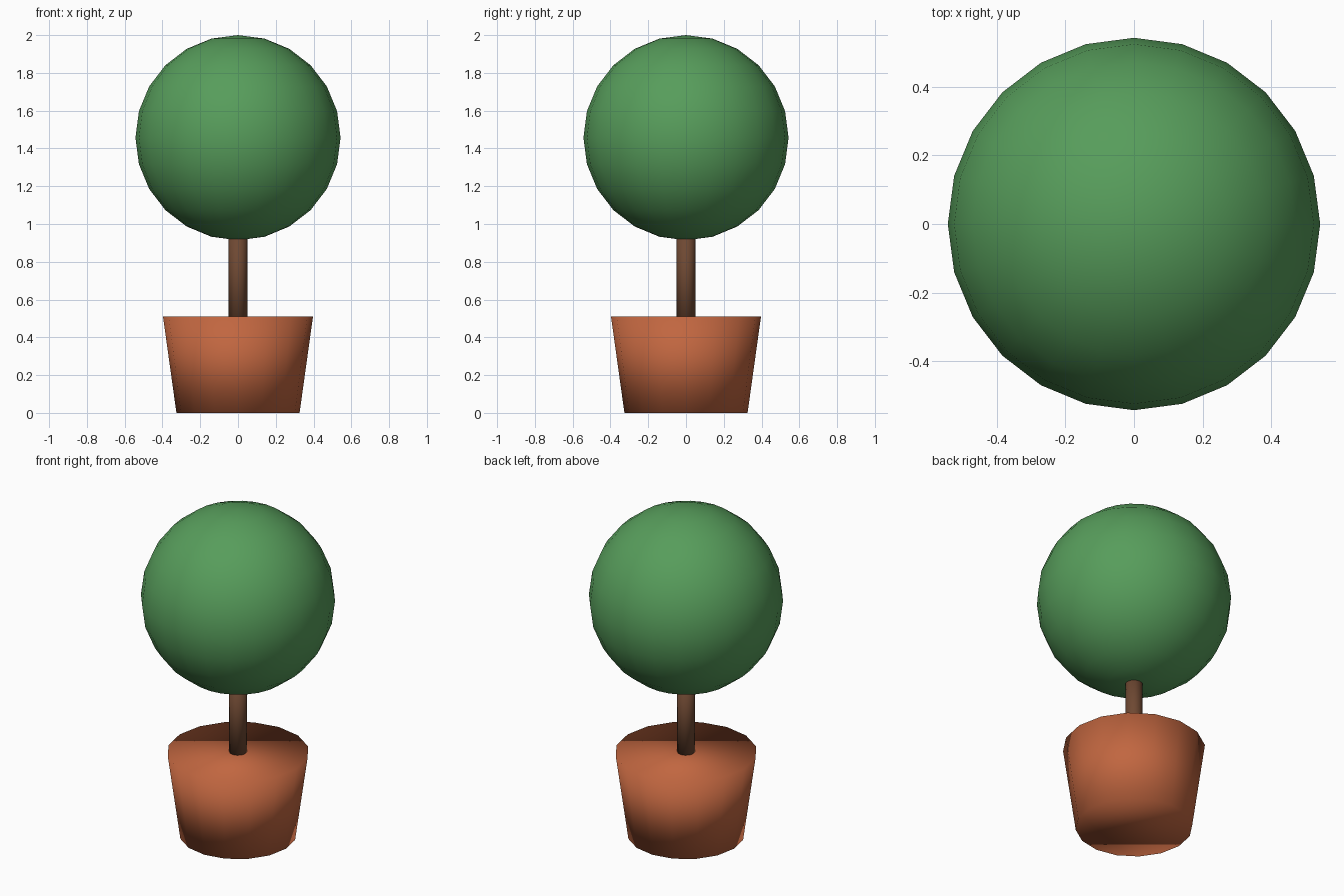
import bpy
import bmesh
from mathutils import Matrix

if "Cube" in bpy.data.objects:
    bpy.data.objects.remove(bpy.data.objects["Cube"])


def material(name, rgb):
    mat = bpy.data.materials.new(name)
    mat.diffuse_color = (*rgb, 1.0)
    mat.use_nodes = True
    mat.node_tree.nodes["Principled BSDF"].inputs["Base Color"].default_value = mat.diffuse_color
    return mat


def add_part(name, bm, mat):
    """Turn a bmesh into a fully smooth-shaded object of one colour."""
    for face in bm.faces:
        face.smooth = True
    mesh = bpy.data.meshes.new(name)
    bm.to_mesh(mesh)
    bm.free()
    mesh.materials.append(mat)
    obj = bpy.data.objects.new(name, mesh)
    bpy.context.collection.objects.link(obj)
    return obj


def tapered(name, sides, r_bottom, r_top, z0, z1, mat):
    """Capped upright cylinder or cone section between two heights."""
    bm = bmesh.new()
    bmesh.ops.create_cone(bm, cap_ends=True, segments=sides,
                          radius1=r_bottom, radius2=r_top, depth=z1 - z0,
                          matrix=Matrix.Translation((0, 0, (z0 + z1) / 2)))
    return add_part(name, bm, mat)


terracotta = material("terracotta", (0.533, 0.133, 0.051))
bark = material("bark brown", (0.156, 0.065, 0.032))
leaf = material("leaf green", (0.095, 0.337, 0.105))

# Pot with a closed flat top
tapered("pot", 16, 0.326, 0.397, 0.0, 0.51, terracotta)

# Trunk, sunk slightly into pot and foliage
tapered("trunk", 12, 0.049, 0.049, 0.45, 1.0, bark)

# Ball of foliage
bm = bmesh.new()
bmesh.ops.create_uvsphere(bm, u_segments=24, v_segments=12, radius=0.543,
                          matrix=Matrix.Translation((0, 0, 1.457)))
add_part("foliage", bm, leaf)
